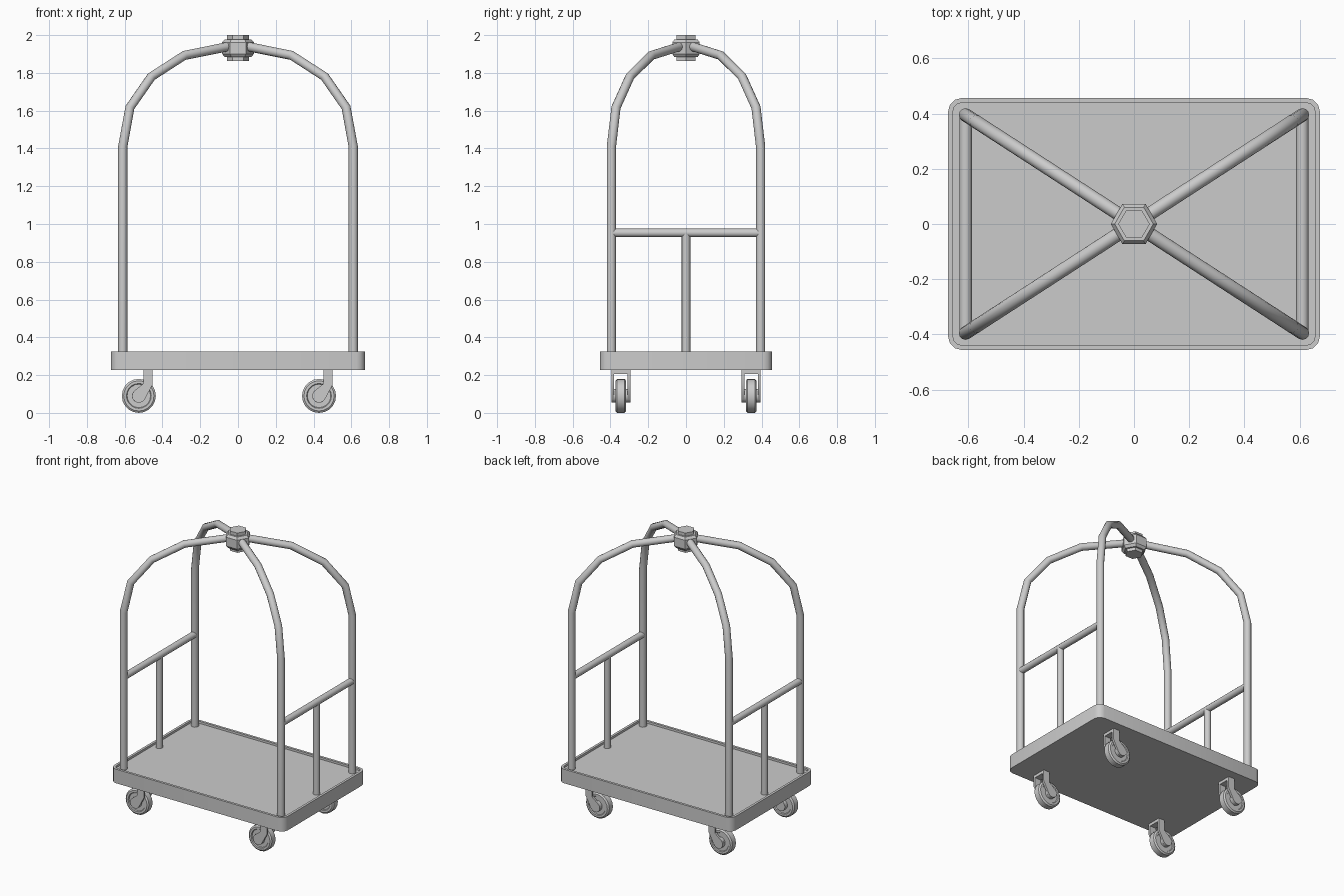
import bpy, math
from mathutils import Matrix, Vector

if "Cube" in bpy.data.objects:
    bpy.data.objects.remove(bpy.data.objects["Cube"])

PX, PY = 0.61, 0.395          # corner post positions
FLOOR, RIM, BASE = 0.31, 0.325, 0.227


def mesh_object(name, verts, faces):
    me = bpy.data.meshes.new(name)
    me.from_pydata(verts, [], faces)
    ob = bpy.data.objects.new(name, me)
    bpy.context.collection.objects.link(ob)
    return ob


def loft(name, rings):
    """Skin a stack of equal-length rings and cap both ends."""
    n = len(rings[0])
    faces = [tuple(reversed(range(n)))]
    for k in range(len(rings) - 1):
        a, b = k * n, (k + 1) * n
        faces += [(a + i, a + (i + 1) % n, b + (i + 1) % n, b + i) for i in range(n)]
    faces.append(tuple((len(rings) - 1) * n + i for i in range(n)))
    return mesh_object(name, [v for r in rings for v in r], faces)


def lathe(name, profile, sides):
    """Revolve (radius, height) pairs about z."""
    return loft(name, [[(r * math.cos(math.tau * i / sides), r * math.sin(math.tau * i / sides), z)
                        for i in range(sides)] for r, z in profile])


def tube(name, points, radius):
    cu = bpy.data.curves.new(name, 'CURVE')
    cu.dimensions = '3D'
    cu.bevel_depth, cu.bevel_resolution, cu.use_fill_caps = radius, 4, True
    sp = cu.splines.new('POLY')
    sp.points.add(len(points) - 1)
    for p, co in zip(sp.points, points):
        p.co = (*co, 1)
    tmp = bpy.data.objects.new(name + "_path", cu)
    bpy.context.collection.objects.link(tmp)
    bpy.context.view_layer.update()
    me = bpy.data.meshes.new_from_object(tmp.evaluated_get(bpy.context.evaluated_depsgraph_get()))
    bpy.data.objects.remove(tmp)
    ob = bpy.data.objects.new(name, me)
    bpy.context.collection.objects.link(ob)
    return ob


def rounded_rect(hx, hy, r, z, seg=3):
    ring = []
    for q, (sx, sy) in enumerate([(1, 1), (-1, 1), (-1, -1), (1, -1)]):
        for i in range(seg + 1):
            a = math.pi / 2 * (q + i / seg)
            ring.append((sx * (hx - r) + r * math.cos(a), sy * (hy - r) + r * math.sin(a), z))
    return ring


# Tray-shaped deck with a raised rim
loft("deck", [rounded_rect(0.673, 0.456, 0.047, BASE), rounded_rect(0.673, 0.456, 0.047, RIM),
              rounded_rect(0.656, 0.439, 0.032, RIM), rounded_rect(0.656, 0.439, 0.032, FLOOR)])

# Four corner posts that arch to the crown: (fraction of corner offset, height)
arch = [(1, FLOOR - 0.02), (1, 1.41), (0.938, 1.617), (0.752, 1.78), (0.467, 1.892), (0.03, 1.946)]
for sx in (-1, 1):
    for sy in (-1, 1):
        tube("arch_post", [(sx * PX * f, sy * PY * f, z) for f, z in arch], 0.0245)

# End rails and their middle supports
for sx in (-1, 1):
    tube("end_rail", [(sx * PX, -PY, 0.953), (sx * PX, PY, 0.953)], 0.0225)
    tube("rail_support", [(sx * PX, 0, FLOOR - 0.02), (sx * PX, 0, 0.95)], 0.0225)

# Hexagonal crown joint
lathe("crown_hub", [(0.057, 1.862), (0.057, 1.883), (0.07, 1.883), (0.084, 1.9), (0.084, 1.962),
                    (0.07, 1.978), (0.057, 1.978), (0.057, 2.0)], 6)

# Side outline of a fork plate (x from swivel, z): strap with a round axle end
AX, AZ = -0.048, 0.09
plate = [(0.024, BASE), (-0.024, BASE), (-0.024, 0.155)]
plate += [(AX + 0.036 * math.cos(math.radians(a)), AZ + 0.036 * math.sin(math.radians(a)))
          for a in range(130, 331, 25)]
plate += [(0.024, 0.148)]

# Casters, all trailing toward -x
wheel_profile = [(0.036, -0.036), (0.036, -0.022), (0.062, -0.022), (0.066, -0.028), (0.08, -0.028),
                 (0.09, -0.02), (0.09, 0.02), (0.08, 0.028), (0.066, 0.028), (0.062, 0.022),
                 (0.036, 0.022), (0.036, 0.036)]
for cx in (-0.477, 0.477):
    for cy in (-0.345, 0.345):
        wheel = lathe("caster_wheel", wheel_profile, 20)
        wheel.data.transform(Matrix.Translation((cx + AX, cy, AZ)) @ Matrix.Rotation(math.pi / 2, 4, 'X'))
        for s in (-1, 1):
            loft("fork_plate", [[(cx + x, cy + y, z) for x, z in plate]
                                for y in (s * 0.043 + 0.007, s * 0.043 - 0.007)])
        loft("fork_bridge", [[(cx + x, cy + y, z) for x, y in
                              ((-0.024, -0.045), (0.024, -0.045), (0.024, 0.045), (-0.024, 0.045))]
                             for z in (0.207, BASE + 0.003)])

# Consistent normals and smooth shading with crisp edges
import bmesh
for ob in bpy.context.collection.objects:
    bm = bmesh.new()
    bm.from_mesh(ob.data)
    bmesh.ops.recalc_face_normals(bm, faces=bm.faces)
    bm.to_mesh(ob.data)
    bm.free()
    ob.select_set(True)
    bpy.context.view_layer.objects.active = ob
bpy.ops.object.shade_smooth_by_angle(angle=math.radians(32))
